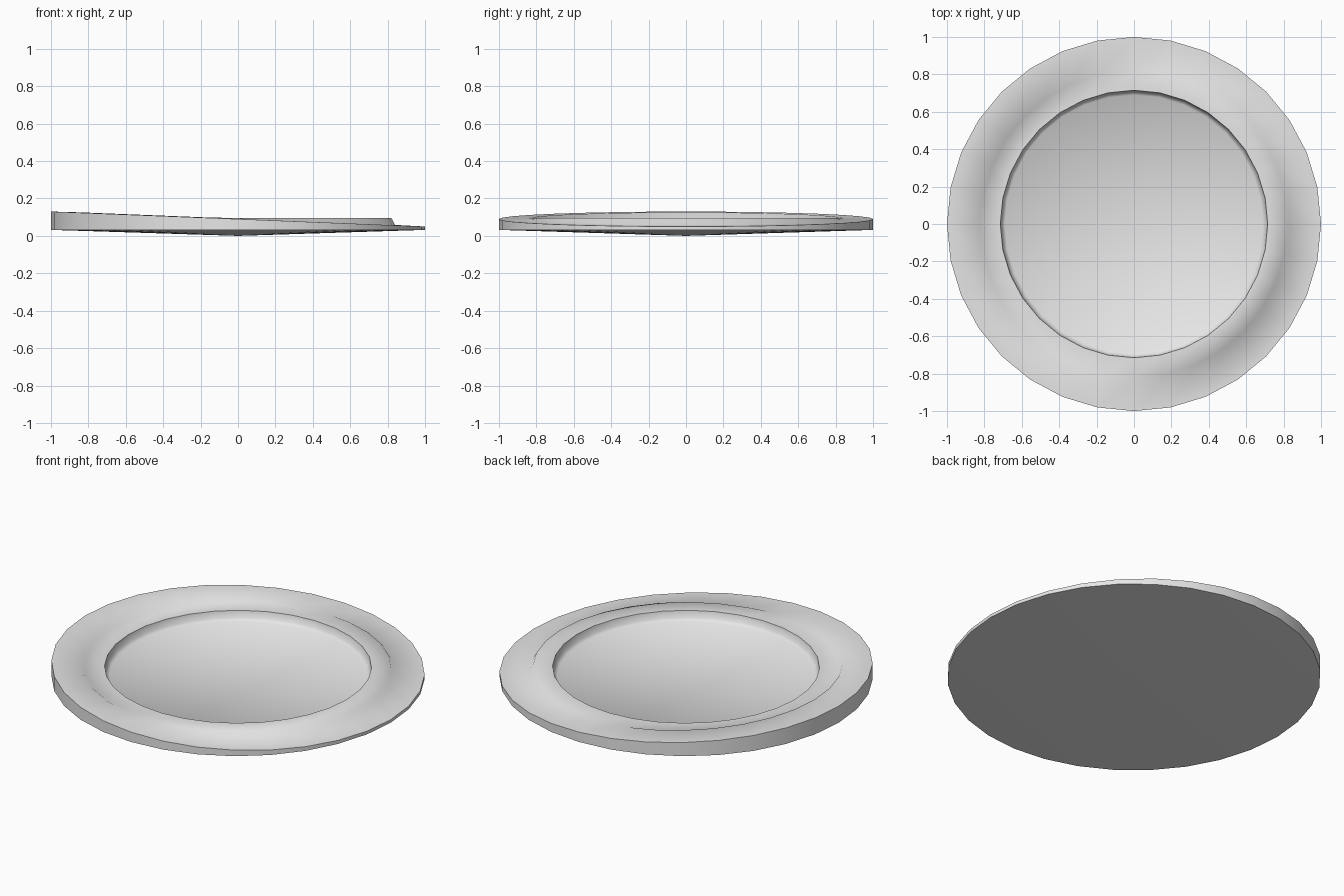
import bpy
import bmesh
from math import cos, sin, pi, radians

SIDES = 32
FLAT, TILT = 0.0, -0.04   # rise per unit of x

cube = bpy.data.objects.get("Cube")
if cube:
    bpy.data.objects.remove(cube, do_unlink=True)

grey = bpy.data.materials.new("light_grey")
grey.use_nodes = True
grey.diffuse_color = (0.8, 0.8, 0.8, 1)
grey.node_tree.nodes["Principled BSDF"].inputs["Base Color"].default_value = (0.8, 0.8, 0.8, 1)

# Profile from underside to recess floor: radius, height, slope along x
PROFILE = [
    (1.0, 0.032, FLAT),     # bottom edge
    (1.0, 0.09, TILT),      # tilted outer rim
    (0.84, 0.092, TILT),    # inner side of tilted rim
    (0.82, 0.095, FLAT),    # level ring
    (0.715, 0.095, FLAT),   # recess lip
    (0.708, 0.055, FLAT),   # recess wall
    (0.69, 0.04, FLAT),     # recess floor edge
]


def ring(bm, radius, height, slope):
    verts = []
    for i in range(SIDES):
        a = 2 * pi * i / SIDES
        x, y = radius * cos(a), radius * sin(a)
        verts.append(bm.verts.new((x, y, height + slope * x)))
    return verts


def cap(bm, verts, height):
    centre = bm.verts.new((0, 0, height))
    for i in range(SIDES):
        bm.faces.new((centre, verts[i], verts[(i + 1) % SIDES]))


# Dish body: lathe the profile, then close it with shallow cones
bm = bmesh.new()
rings = [ring(bm, *p) for p in PROFILE]
for low, high in zip(rings, rings[1:]):
    for i in range(SIDES):
        j = (i + 1) % SIDES
        bm.faces.new((low[i], low[j], high[j], high[i]))
cap(bm, rings[0], 0.0)
cap(bm, rings[-1], 0.036)
bmesh.ops.recalc_face_normals(bm, faces=bm.faces)

mesh = bpy.data.meshes.new("round_dish")
bm.to_mesh(mesh)
bm.free()
mesh.materials.append(grey)
dish = bpy.data.objects.new("round_dish", mesh)
bpy.context.collection.objects.link(dish)

bpy.ops.object.select_all(action="DESELECT")
dish.select_set(True)
bpy.context.view_layer.objects.active = dish
bpy.ops.object.shade_smooth_by_angle(angle=radians(65))
